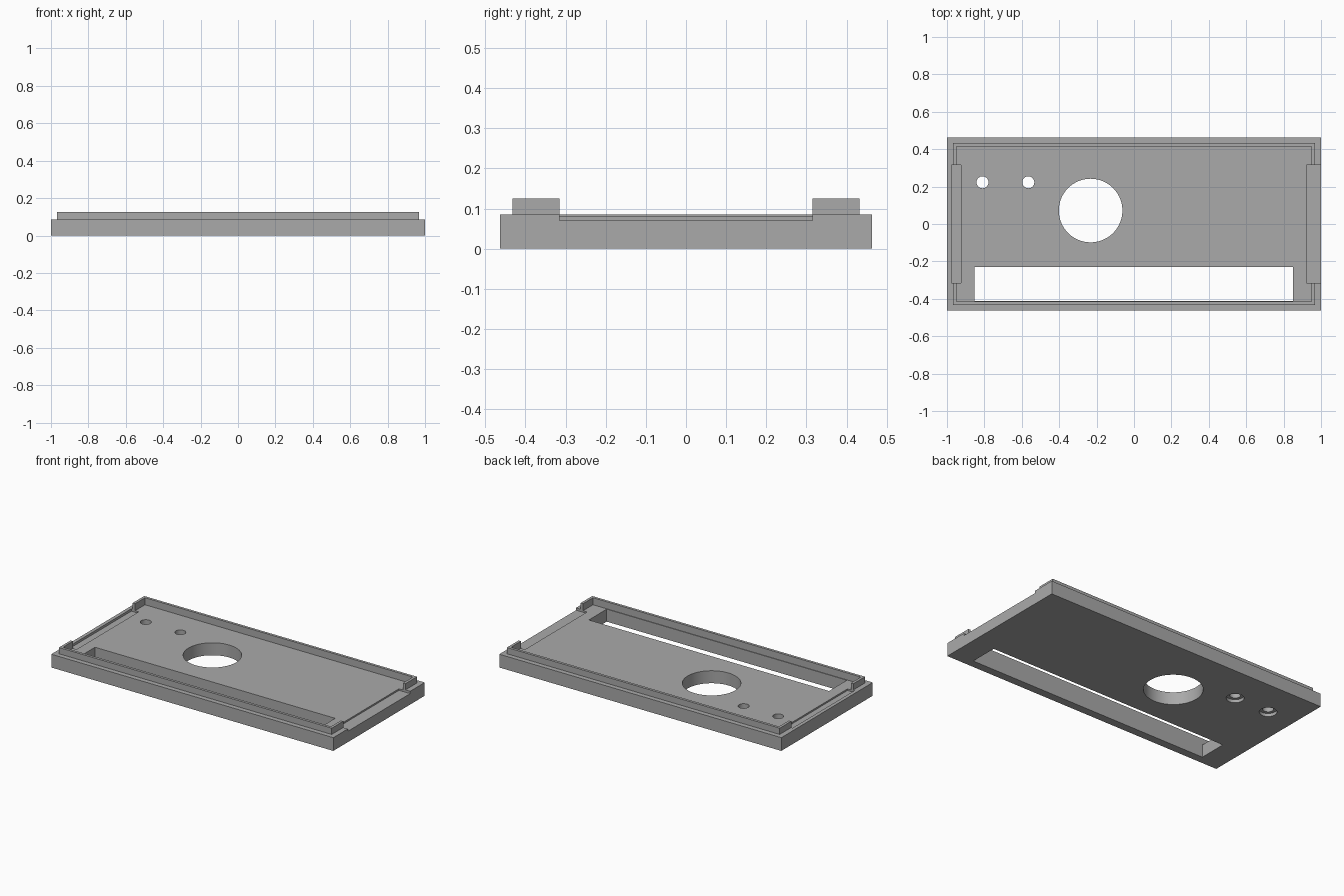
import bpy

if "Cube" in bpy.data.objects:
    bpy.data.objects.remove(bpy.data.objects["Cube"])

grey = bpy.data.materials.new("light grey plastic")
grey.diffuse_color = (0.40, 0.40, 0.40, 1.0)
grey.use_nodes = True
grey.node_tree.nodes["Principled BSDF"].inputs["Base Color"].default_value = grey.diffuse_color


def box(name, x0, x1, y0, y1, z0, z1):
    bpy.ops.mesh.primitive_cube_add(
        size=1, location=((x0 + x1) / 2, (y0 + y1) / 2, (z0 + z1) / 2))
    ob = bpy.context.object
    ob.name = name
    ob.scale = (x1 - x0, y1 - y0, z1 - z0)
    bpy.ops.object.transform_apply(location=True, rotation=False, scale=True)
    ob.data.materials.append(grey)
    return ob


def rod(name, x, y, r, z0, z1, sides):
    bpy.ops.mesh.primitive_cylinder_add(
        vertices=sides, radius=r, depth=z1 - z0, location=(x, y, (z0 + z1) / 2))
    ob = bpy.context.object
    ob.name = name
    ob.data.materials.append(grey)
    return ob


def combine(target, tool, operation):
    mod = target.modifiers.new(operation.lower(), 'BOOLEAN')
    mod.operation = operation
    mod.solver = 'EXACT'
    mod.object = tool
    bpy.context.view_layer.objects.active = target
    bpy.ops.object.modifier_apply(modifier=mod.name)
    bpy.data.objects.remove(tool, do_unlink=True)


# Base plate with a raised lip set in from its edge
panel = box("cover_panel", -1, 1, -0.463, 0.463, 0, 0.085)
combine(panel, box("lip", -0.967, 0.967, -0.432, 0.432, 0.04, 0.125), 'UNION')

cutters = [
    # Shallow recess inside the lip
    box("recess", -0.95, 0.95, -0.415, 0.415, 0.08, 0.3),
    # Long slot along the front
    box("slot", -0.853, 0.85, -0.411, -0.23, -0.1, 0.3),
    # End notches; the right one runs out through the edge
    box("left_notch", -0.977, -0.924, -0.315, 0.315, 0.07, 0.3),
    box("right_notch", 0.921, 1.1, -0.315, 0.315, 0.07, 0.3),
    # Large round opening
    rod("round_opening", -0.232, 0.072, 0.17, -0.1, 0.3, 96),
]
# Screw holes, counterbored from below
for x in (-0.81, -0.565):
    cutters.append(rod("screw_hole", x, 0.223, 0.032, -0.1, 0.3, 48))
    cutters.append(rod("screw_head_seat", x, 0.223, 0.051, -0.1, 0.02, 48))

for cutter in cutters:
    combine(panel, cutter, 'DIFFERENCE')

bpy.ops.object.select_all(action='DESELECT')
panel.select_set(True)
bpy.context.view_layer.objects.active = panel
bpy.ops.object.shade_smooth_by_angle()
